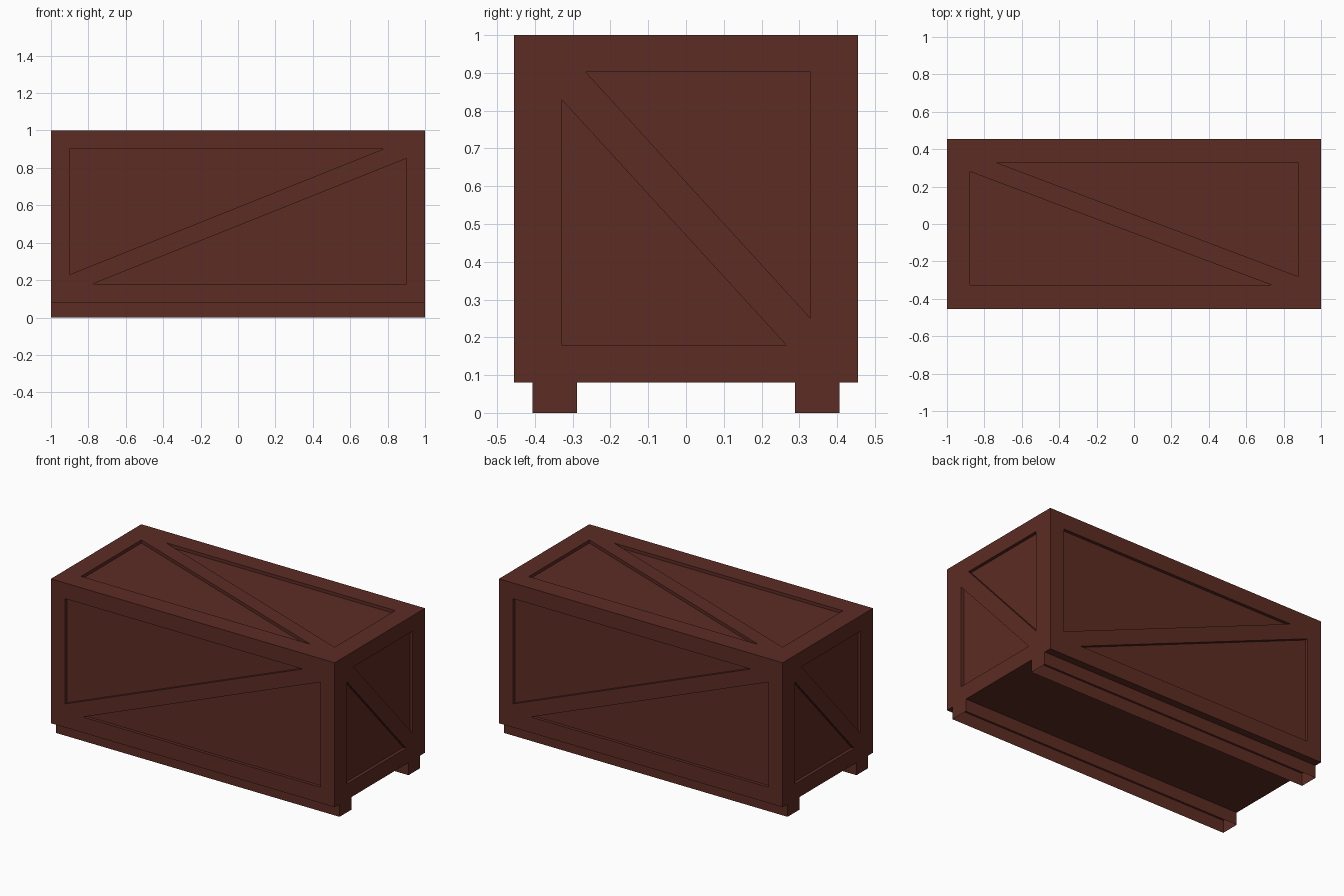
import bpy, bmesh

if "Cube" in bpy.data.objects:
    bpy.data.objects.remove(bpy.data.objects["Cube"])

HX, HY, Z0, Z1 = 1.0, 0.455, 0.08, 1.0   # crate half sizes, base and top
DEPTH = 0.02                             # panel recess

wood = bpy.data.materials.new("dark red wood")
wood.diffuse_color = (0.107, 0.025, 0.017, 1)
wood.use_nodes = True
wood.node_tree.nodes["Principled BSDF"].inputs["Base Color"].default_value = wood.diffuse_color


def make_object(name, bm):
    bmesh.ops.recalc_face_normals(bm, faces=bm.faces)
    mesh = bpy.data.meshes.new(name)
    bm.to_mesh(mesh)
    bm.free()
    mesh.materials.append(wood)
    ob = bpy.data.objects.new(name, mesh)
    bpy.context.collection.objects.link(ob)
    return ob


def box(bm, x, y, z):
    """Box from (min, max) pairs; returns its verts."""
    verts = bmesh.ops.create_cube(bm, size=1)["verts"]
    for v in verts:
        v.co = [r[0] if c < 0 else r[1] for c, r in zip(v.co, (x, y, z))]
    return verts


def prism(bm, tri, place):
    """Triangular prism straddling a crate side."""
    inner = [bm.verts.new(place(u, v, -DEPTH)) for u, v in tri]
    outer = [bm.verts.new(place(u, v, 0.05)) for u, v in tri]
    bm.faces.new(inner)
    bm.faces.new(outer)
    for i in range(3):
        j = (i + 1) % 3
        bm.faces.new((inner[i], inner[j], outer[j], outer[i]))


# Triangular recesses either side of each diagonal brace
front = [[(-0.9, 0.9), (0.775, 0.9), (-0.9, 0.23)],
         [(0.9, 0.85), (0.9, 0.18), (-0.775, 0.18)]]
side = [[(-0.265, 0.902), (0.33, 0.902), (0.33, 0.25)],
        [(-0.33, 0.83), (-0.33, 0.18), (0.265, 0.18)]]
top = [[(-0.74, 0.33), (0.877, 0.33), (0.877, -0.28)],
       [(-0.877, 0.28), (-0.877, -0.327), (0.737, -0.327)]]

bm = bmesh.new()
for s in (1, -1):
    for tri in front:
        prism(bm, tri, lambda u, v, w: (s * u, -s * (HY + w), v))
    for tri in side:
        prism(bm, tri, lambda u, v, w: (s * (HX + w), s * u, v))
for tri in top:
    prism(bm, tri, lambda u, v, w: (u, v, Z1 + w))
cutter = make_object("panel_cutter", bm)
cutter.hide_render = True

# Crate body with the recesses cut in
bm = bmesh.new()
box(bm, (-HX, HX), (-HY, HY), (Z0, Z1))
crate = make_object("crate_body", bm)
mod = crate.modifiers.new("panels", 'BOOLEAN')
mod.operation = 'DIFFERENCE'
mod.solver = 'EXACT'
mod.object = cutter
bpy.context.view_layer.objects.active = crate
crate.select_set(True)
bpy.ops.object.modifier_apply(modifier=mod.name)
bpy.data.objects.remove(cutter)

# Hollow skids, open underneath and closed above by the crate floor
for name, s in (("front_skid", -1), ("back_skid", 1)):
    bm = bmesh.new()
    box(bm, (-HX, HX), sorted((s * 0.288, s * 0.406)), (0, Z0))
    bm.normal_update()
    ends = [f for f in bm.faces if abs(f.normal.z) > 0.9]
    bmesh.ops.delete(bm, geom=ends, context='FACES_ONLY')
    skid = make_object(name, bm)
